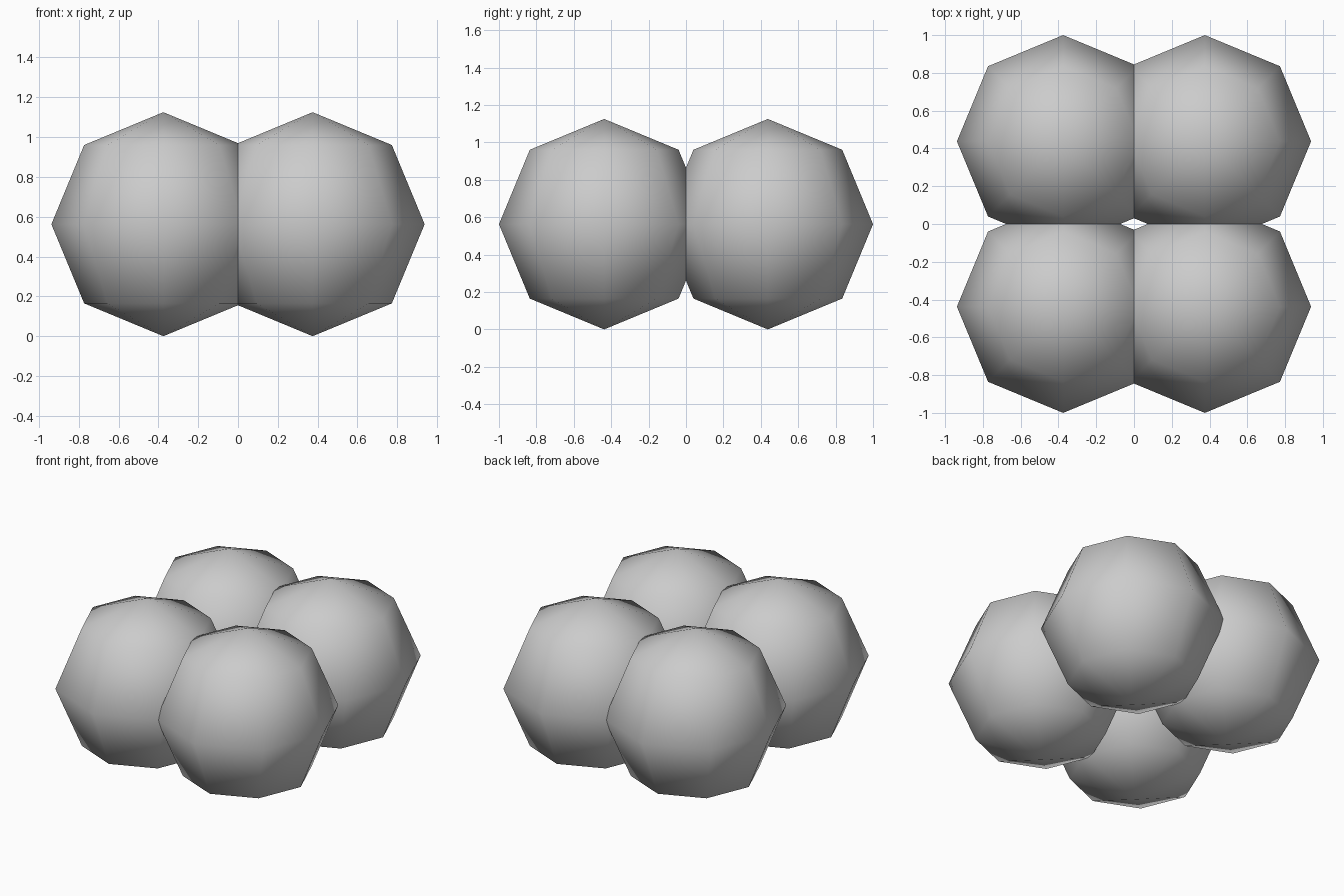
import bpy

if "Cube" in bpy.data.objects:
    bpy.data.objects.remove(bpy.data.objects["Cube"])

RADIUS = 0.5625


def add_ball(name, x, y):
    # Low-poly ball: 8 sides around, 4 bands high, smooth shaded
    bpy.ops.mesh.primitive_uv_sphere_add(
        segments=8, ring_count=4, radius=RADIUS, location=(x, y, RADIUS))
    ball = bpy.context.object
    ball.name = name
    bpy.ops.object.shade_smooth()


# Cluster of four overlapping balls
for side, x in (("left", -0.375), ("right", 0.375)):
    for depth, y in (("front", -0.4375), ("back", 0.4375)):
        add_ball(f"ball_{depth}_{side}", x, y)
